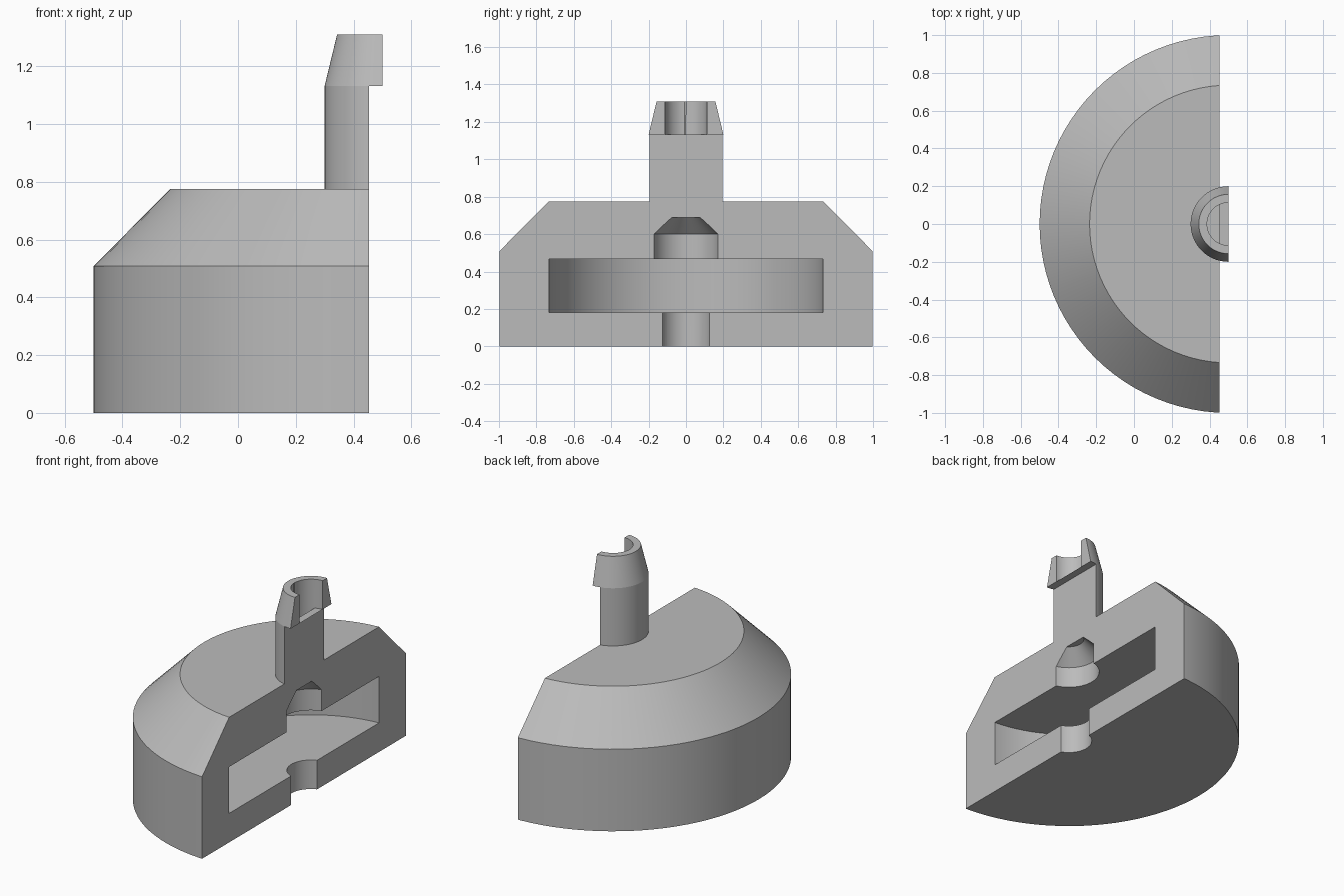
import bpy, bmesh, math
from mathutils import Vector

if "Cube" in bpy.data.objects:
    bpy.data.objects.remove(bpy.data.objects["Cube"])

AXIS_X = 0.5      # turning axis
CUT_X = 0.453     # flat section face
SEGMENTS = 96


def finish(bm, name):
    bmesh.ops.recalc_face_normals(bm, faces=bm.faces)
    mesh = bpy.data.meshes.new(name)
    bm.to_mesh(mesh)
    bm.free()
    obj = bpy.data.objects.new(name, mesh)
    bpy.context.collection.objects.link(obj)
    return obj


def lathe(name, profile):
    """Closed solid turned from (radius, z) points that start and end on the axis."""
    bm = bmesh.new()
    verts = [bm.verts.new((AXIS_X - r, 0, z)) for r, z in profile]
    edges = [bm.edges.new(pair) for pair in zip(verts, verts[1:])]
    bmesh.ops.spin(bm, geom=verts + edges, cent=(AXIS_X, 0, 0), axis=(0, 0, 1),
                   angle=math.tau, steps=SEGMENTS)
    bmesh.ops.remove_doubles(bm, verts=bm.verts, dist=1e-4)
    return finish(bm, name)


def block(name, low, high):
    bm = bmesh.new()
    bmesh.ops.create_cube(bm, size=1)
    low, high = Vector(low), Vector(high)
    for v in bm.verts:
        v.co = (low + high) / 2 + v.co * (high - low)
    return finish(bm, name)


# Turned housing with chamfered shoulder and tapered clip post
housing = lathe("housing", [(0, 0), (1, 0), (1, 0.508), (0.735, 0.775), (0.2, 0.775),
                            (0.2, 1.132), (0.157, 1.31), (0, 1.31)])

cutters = [
    # Drain hole, wide slot and conical recess
    lathe("chamber_cutter", [(0, -0.1), (0.135, -0.1), (0.135, 0.18), (0.735, 0.18),
                             (0.735, 0.468), (0.178, 0.468), (0.178, 0.6),
                             (0.088, 0.69), (0, 0.69)]),
    # Bore of the clip post
    lathe("bore_cutter", [(0, 0.91), (0.113, 0.91), (0.113, 1.5), (0, 1.5)]),
    # Front half removed, leaving a lip on the clip head
    block("section_cutter", (CUT_X, -1.5, -0.5), (2, 1.5, 1.132)),
    block("head_cutter", (AXIS_X, -1.5, 1.0), (2, 1.5, 1.6)),
]
bpy.context.view_layer.objects.active = housing
housing.select_set(True)
for cutter in cutters:
    mod = housing.modifiers.new(cutter.name, 'BOOLEAN')
    mod.operation = 'DIFFERENCE'
    mod.solver = 'EXACT'
    mod.object = cutter
    bpy.ops.object.modifier_apply(modifier=mod.name)
    bpy.data.objects.remove(cutter)

# Smooth turned walls, crisp edges
bpy.ops.object.shade_smooth_by_angle(angle=math.radians(10))

grey = bpy.data.materials.new("light grey")
grey.diffuse_color = (0.5, 0.5, 0.5, 1)
grey.use_nodes = True
grey.node_tree.nodes["Principled BSDF"].inputs["Base Color"].default_value = grey.diffuse_color
housing.data.materials.clear()
housing.data.materials.append(grey)
